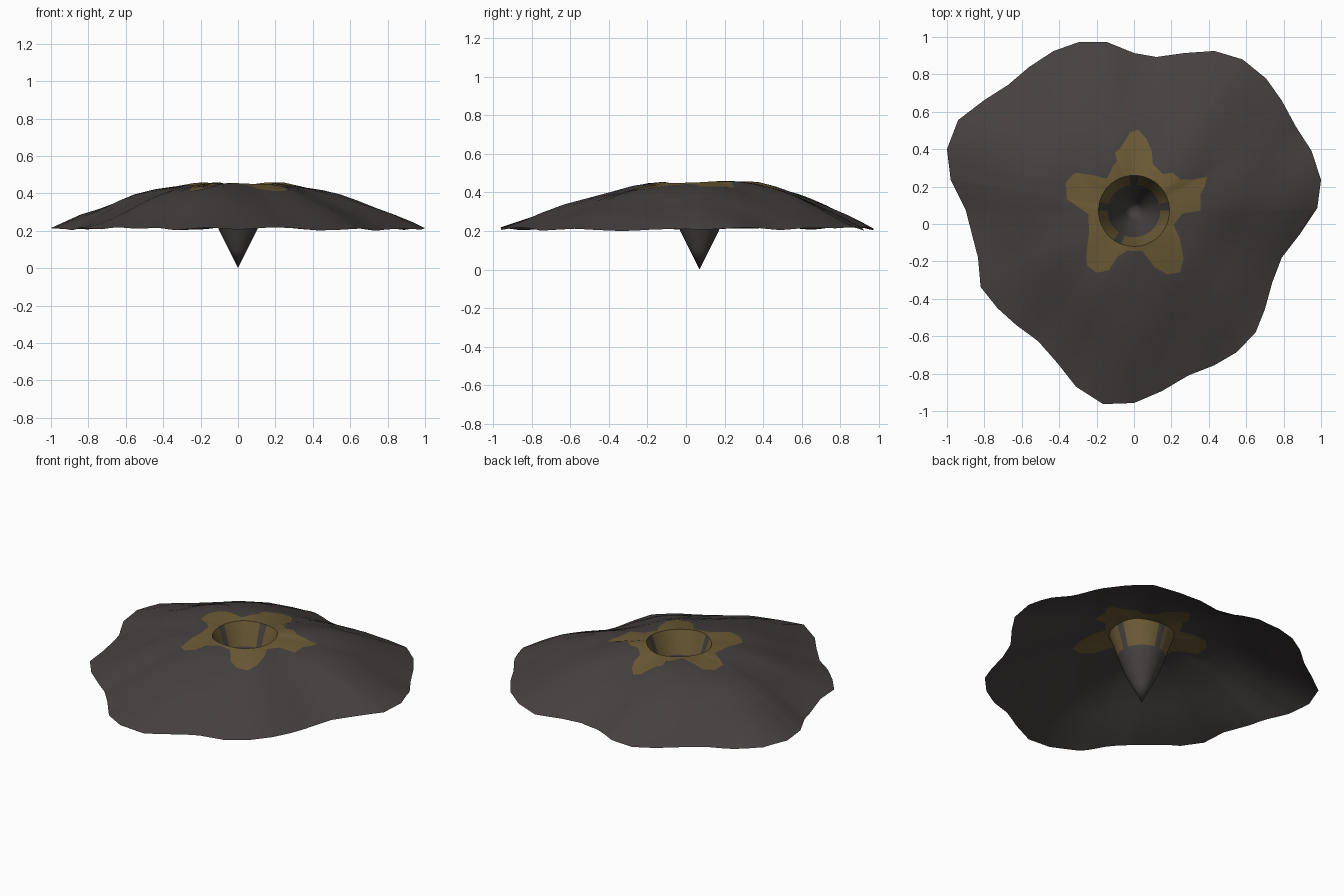
import bpy, math

if "Cube" in bpy.data.objects:
    bpy.data.objects.remove(bpy.data.objects["Cube"])

CX, CY = 0.0, 0.07          # crater axis
LIP = 0.19                  # crater lip radius

# Outer coastline of the mound (x, y), clockwise
OUTLINE = [(-.145, .973), (0, .914), (.12, .893), (.27, .914), (.43, .925), (.58, .88), (.705, .78),
           (.79, .66), (.866, .52), (.95, .39), (1, .235), (.98, .085), (.89, -.05), (.79, -.18),
           (.74, -.31), (.70, -.455), (.65, -.58), (.55, -.685), (.43, -.755), (.29, -.81),
           (.15, -.893), (0, -.957), (-.165, -.963), (-.31, -.87), (-.41, -.743), (-.513, -.626),
           (-.63, -.54), (-.73, -.45), (-.82, -.337), (-.834, -.18), (-.9, .075), (-.98, .235),
           (-1, .4), (-.94, .556), (-.80, .663), (-.674, .743), (-.56, .84), (-.43, .925), (-.294, .973)]
# Five-lobed yellow stain, as (degrees, radius) around the crater axis
STAIN = [(87, .435), (80, .39), (74, .34), (68, .27), (52, .25), (45, .29), (34, .30), (28, .36),
         (25, .43), (19, .40), (14, .365), (0, .355), (-3, .26), (-20, .225), (-30, .28), (-44, .37),
         (-53, .41), (-62, .385), (-70, .32), (-78, .22), (-99, .215), (-110, .26), (-113, .345),
         (-121, .385), (-131, .385), (-140, .33), (-155, .265), (-176, .245), (177, .29), (170, .365),
         (157, .395), (147, .375), (140, .30), (130, .225), (115, .265), (109, .28), (108, .325),
         (101, .35), (93, .42)]
STREAKS = (90, 172, 8, -118)     # bare rock streaks down the crater wall


def ray(poly, a):
    """Farthest distance from the crater axis to a polygon along angle a."""
    dx, dy, best = math.cos(a), math.sin(a), 0
    for (x1, y1), (x2, y2) in zip(poly, poly[1:] + poly[:1]):
        x1, y1, x2, y2 = x1 - CX, y1 - CY, x2 - CX, y2 - CY
        s1, s2 = dx * y1 - dy * x1, dx * y2 - dy * x2
        if s1 * s2 <= 1e-9 and abs(s1 - s2) > 1e-9:
            k = min(1, max(0, s1 / (s1 - s2)))
            best = max(best, dx * (x1 + k * (x2 - x1)) + dy * (y1 + k * (y2 - y1)))
    return best


def height(r, R, a):
    """Mound height: domed profile plus soft lumps."""
    prof = [(0, .45), (.15, .447), (.3, .42), (.5, .37), (.75, .293), (1, .213)]
    t = min(1, max(0, (r - LIP) / (R - LIP)))
    z = prof[-1][1]
    for (t1, z1), (t2, z2) in zip(prof, prof[1:]):
        if t <= t2:
            z = z1 + (z2 - z1) * (t - t1) / (t2 - t1)
            break
    x, y = r * math.cos(a), r * math.sin(a)
    lump = .008 * math.sin(9 * x + 1) * math.cos(8 * y) + .005 * math.sin(17 * x - 11 * y)
    return z + lump + .06 * t * (1 - t) * (math.sin(a) + .5 * math.cos(3 * a - 1.2))


def material(name, col):
    m = bpy.data.materials.new(name)
    m.diffuse_color = (*col, 1)
    m.use_nodes = True
    m.node_tree.nodes["Principled BSDF"].inputs["Base Color"].default_value = m.diffuse_color
    return m


stain = [(CX + r * math.cos(math.radians(d)), CY + r * math.sin(math.radians(d))) for d, r in STAIN]
raw = [math.atan2(y - CY, x - CX) for x, y in OUTLINE + stain]
raw += [math.radians(s + e) for s in STREAKS for e in (-7, 7)]
angles = []
for a in sorted((a + math.pi) % math.tau - math.pi for a in raw):
    if not angles or a - angles[-1] > .004:
        angles.append(a)

WALL = [(.05, .10), (.10, .20), (.14, .31), (.17, .40)]     # crater funnel (radius, z)
STEPS = (.15, .3, .45, .6, .75, .9, 1)                      # stain edge to coastline
verts, n = [(CX, CY, 0)], len(angles)
rows = len(WALL) + 2 + len(STEPS)
for a in angles:
    R, S = ray(OUTLINE, a), max(LIP + .012, ray(stain, a))
    pts = list(WALL)
    for r in [LIP, S] + [S + (R - S) * t for t in STEPS]:
        pts.append((r, height(r, R, a)))
    verts += [(CX + r * math.cos(a), CY + r * math.sin(a), z) for r, z in pts]

# Faces: funnel tip fan, then rings outward; yellow between wall ring 2 and the stain edge
faces, mats = [], []
for i in range(n):
    j = (i + 1) % n
    b, c = 1 + i * rows, 1 + j * rows
    mid = math.degrees(angles[i] + ((angles[j] - angles[i]) % math.tau) / 2)
    streak = any(abs((mid - s + 180) % 360 - 180) < 7 for s in STREAKS)
    faces.append((0, b, c))
    mats.append(0)
    for k in range(rows - 1):
        faces.append((b + k, b + k + 1, c + k + 1, c + k))
        mats.append(1 if k == 4 or (k in (2, 3) and not streak) else 0)

me = bpy.data.meshes.new("volcano_mound")
me.from_pydata(verts, [], faces)
me.materials.append(material("dark_rock", (.062, .053, .052)))
me.materials.append(material("sulphur_yellow", (.15, .105, .037)))
me.polygons.foreach_set("material_index", mats)
me.update()
ob = bpy.data.objects.new("volcano_mound", me)
bpy.context.collection.objects.link(ob)
bpy.context.view_layer.objects.active = ob
ob.select_set(True)
bpy.ops.object.shade_smooth_by_angle(angle=math.radians(35))
